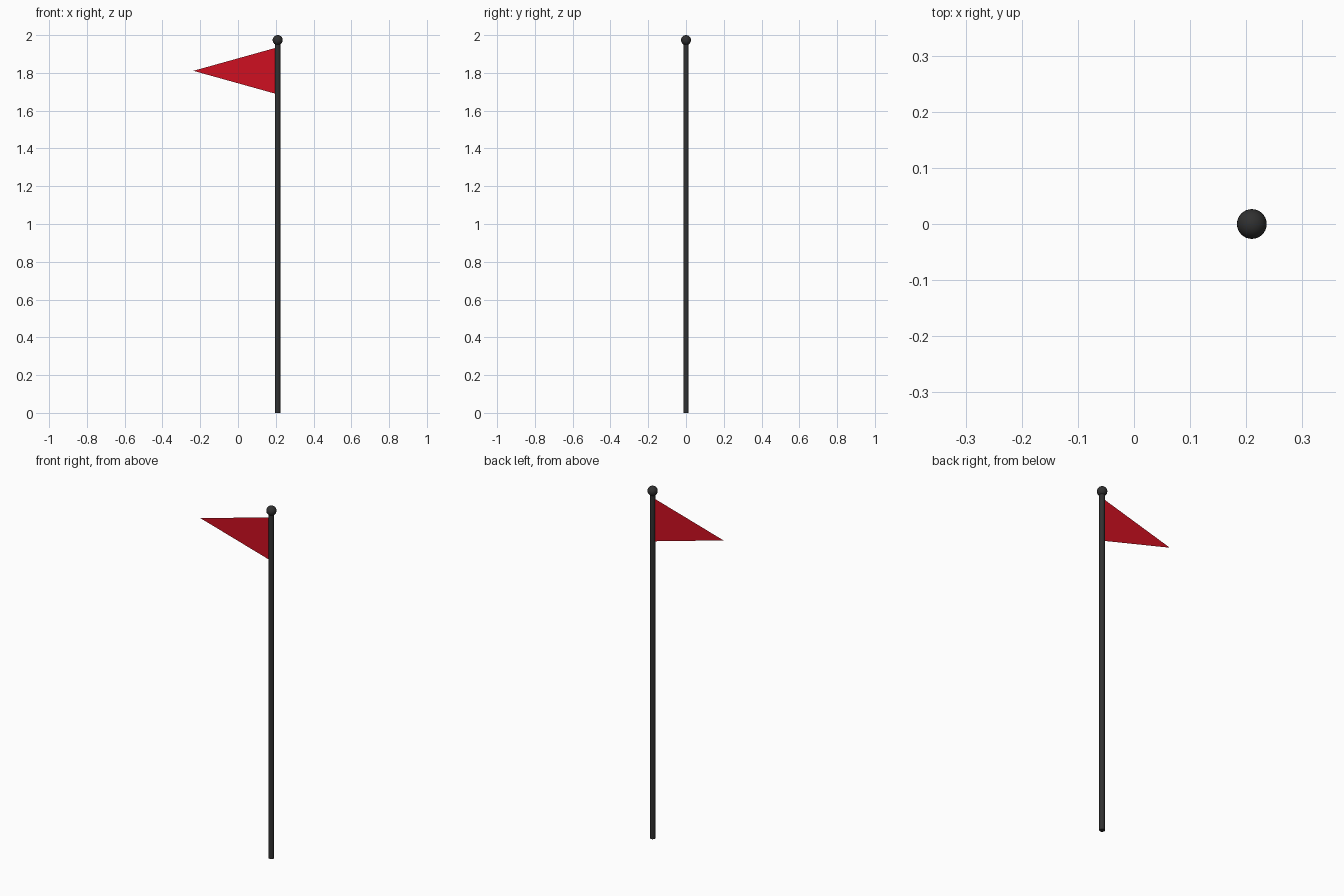
import bpy, math

if "Cube" in bpy.data.objects:
    bpy.data.objects.remove(bpy.data.objects["Cube"])

POLE_X = 0.21
POLE_R = 0.0145
BALL_R = 0.0265


def material(name, color):
    m = bpy.data.materials.new(name)
    m.diffuse_color = color
    m.use_nodes = True
    m.node_tree.nodes["Principled BSDF"].inputs["Base Color"].default_value = m.diffuse_color
    return m


def finish(name, mat):
    obj = bpy.context.object
    obj.name = name
    obj.data.materials.append(mat)
    bpy.ops.object.shade_smooth_by_angle(angle=math.radians(40))
    return obj


black = material("black_metal", (0.03, 0.03, 0.03, 1))
red = material("red_cloth", (0.62, 0.005, 0.015, 1))

# Pole
pole_top = 2 - BALL_R
bpy.ops.mesh.primitive_cylinder_add(vertices=32, radius=POLE_R, depth=pole_top,
                                    location=(POLE_X, 0, pole_top / 2))
finish("pole", black)

# Ball finial
bpy.ops.mesh.primitive_uv_sphere_add(segments=32, ring_count=16, radius=BALL_R,
                                     location=(POLE_X, 0, pole_top))
finish("finial", black)

# Triangular pennant, a single thin sheet ending at the pole
mesh = bpy.data.meshes.new("pennant")
edge_x = POLE_X - POLE_R + 0.002
mesh.from_pydata([(edge_x, 0, 1.69), (edge_x, 0, 1.932), (-0.236, 0, 1.811)],
                 [], [(0, 1, 2)])
mesh.materials.append(red)
pennant = bpy.data.objects.new("pennant", mesh)
bpy.context.collection.objects.link(pennant)
